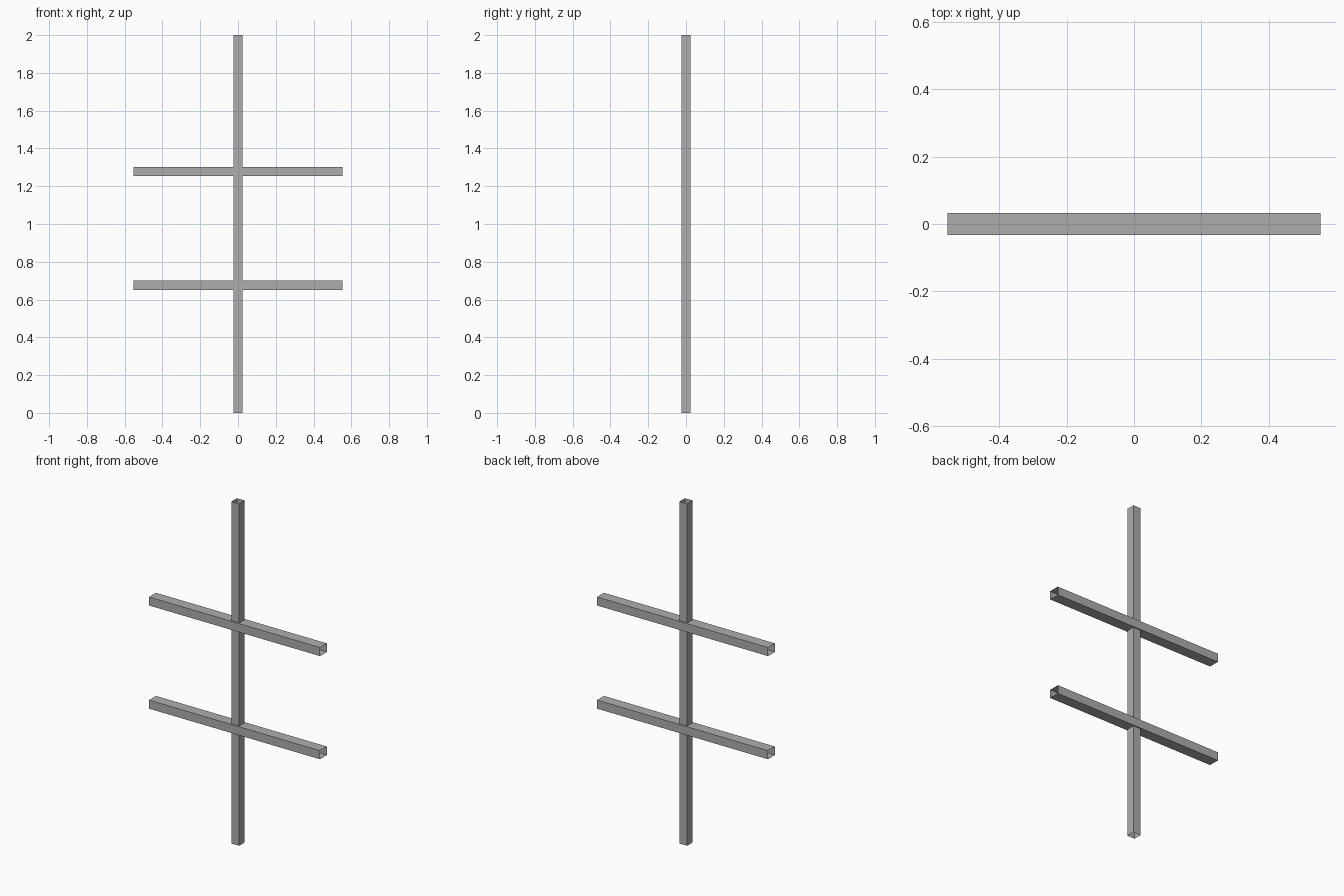
import bpy
import bmesh
from mathutils import Matrix

default = bpy.data.objects.get("Cube")
if default:
    bpy.data.objects.remove(default, do_unlink=True)

# Single plain metal colour
steel = bpy.data.materials.new("grey_steel")
steel.use_nodes = True
steel.diffuse_color = (0.42, 0.42, 0.42, 1)
steel.node_tree.nodes["Principled BSDF"].inputs["Base Color"].default_value = steel.diffuse_color


def square_tube(name, size, centre, axis):
    """Thin-walled box tube, open at both ends of the given axis."""
    bm = bmesh.new()
    bmesh.ops.create_cube(bm, size=1, matrix=Matrix.Translation(centre) @ Matrix.Diagonal((*size, 1)))
    bm.normal_update()
    ends = [f for f in bm.faces if abs(f.normal[axis]) > 0.9]
    bmesh.ops.delete(bm, geom=ends, context='FACES_ONLY')
    mesh = bpy.data.meshes.new(name)
    bm.to_mesh(mesh)
    bm.free()
    mesh.materials.append(steel)
    obj = bpy.data.objects.new(name, mesh)
    bpy.context.collection.objects.link(obj)


# Upright post and the two crossbars it carries
square_tube("post", (0.05, 0.05, 2), (0, 0, 1), 2)
for name, height in (("lower_crossbar", 0.675), ("upper_crossbar", 1.278)):
    square_tube(name, (1.106, 0.064, 0.05), (0, 0, height), 0)
